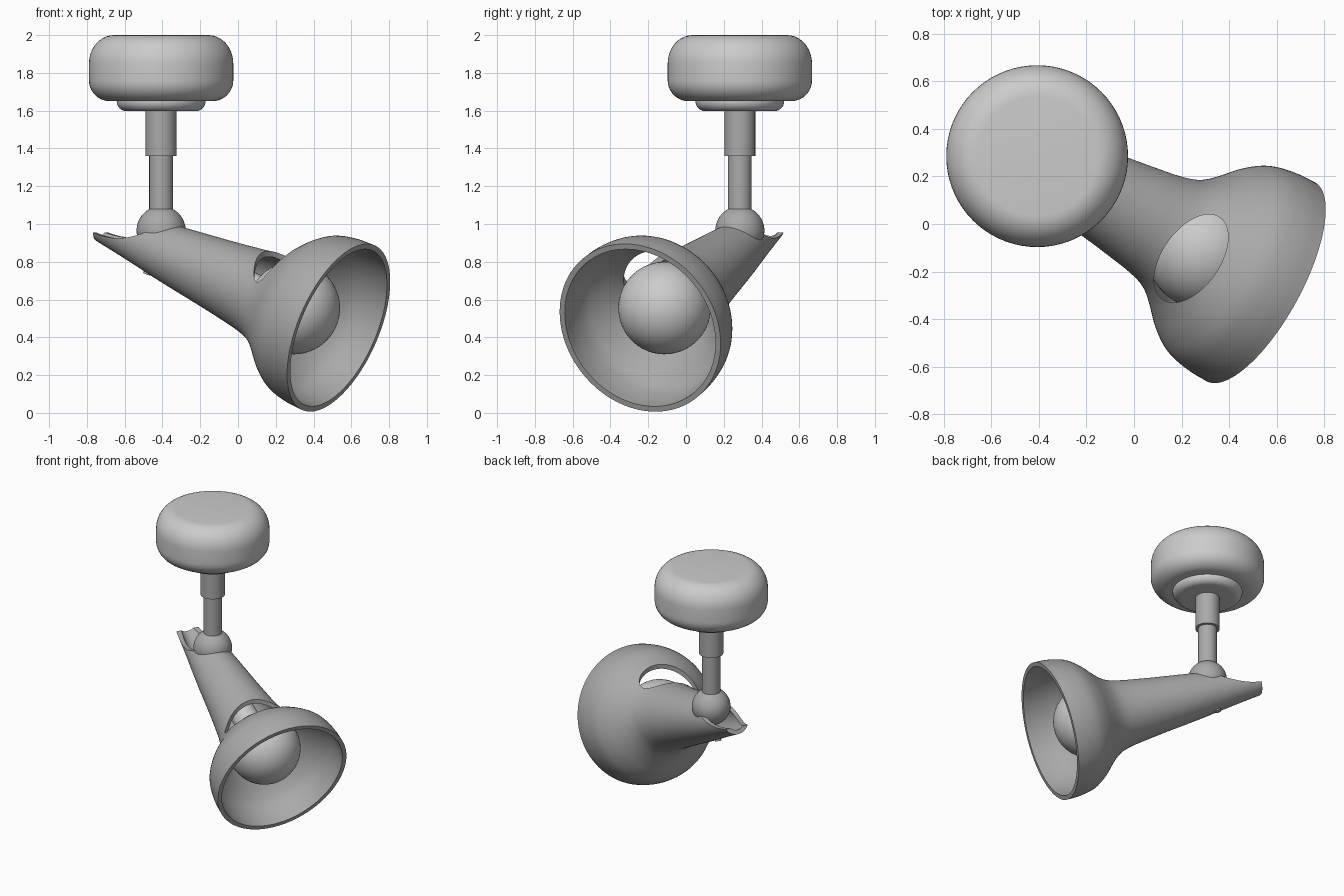
import bpy, bmesh, math
from mathutils import Vector, Matrix

if "Cube" in bpy.data.objects:
    bpy.data.objects.remove(bpy.data.objects["Cube"])


def material(name, value):
    m = bpy.data.materials.new(name)
    m.use_nodes = True
    color = (value, value, value, 1)
    m.diffuse_color = color
    m.node_tree.nodes["Principled BSDF"].inputs["Base Color"].default_value = color
    return m


LIGHT = material("light grey", 0.6)
DARK = material("mid grey", 0.4)


def activate(ob):
    bpy.ops.object.select_all(action="DESELECT")
    ob.select_set(True)
    bpy.context.view_layer.objects.active = ob


def smooth(ob):
    activate(ob)
    bpy.ops.object.shade_smooth_by_angle(angle=math.radians(35))


def finish(bm, name, mat, matrix):
    bmesh.ops.recalc_face_normals(bm, faces=bm.faces)
    me = bpy.data.meshes.new(name)
    bm.to_mesh(me)
    bm.free()
    me.transform(matrix)
    me.materials.append(mat)
    ob = bpy.data.objects.new(name, me)
    bpy.context.collection.objects.link(ob)
    smooth(ob)
    return ob


def lathe(name, profile, mat, matrix, steps=72):
    """Turn a list of (radius, height) points around local z."""
    bm = bmesh.new()
    vs = [bm.verts.new((r, 0, h)) for r, h in profile]
    es = [bm.edges.new(pair) for pair in zip(vs, vs[1:])]
    bmesh.ops.spin(bm, geom=vs + es, cent=(0, 0, 0), axis=(0, 0, 1),
                   angle=math.tau, steps=steps, use_merge=True)
    bmesh.ops.remove_doubles(bm, verts=bm.verts, dist=1e-5)
    return finish(bm, name, mat, matrix)


def ball(name, radius, mat, matrix):
    bm = bmesh.new()
    bmesh.ops.create_uvsphere(bm, u_segments=48, v_segments=32, radius=radius)
    return finish(bm, name, mat, matrix)


def rod(r, low, high):
    return [(0, low), (r, low), (r, high), (0, high)]


def arc(cr, ch, rr, rh, start, end, n=10):
    angles = [math.radians(start + (end - start) * i / n) for i in range(n + 1)]
    return [(cr + rr * math.cos(a), ch + rh * math.sin(a)) for a in angles]


def curve(points, n=4):
    """Smooth spline through the profile points."""
    p = [Vector(q) for q in points]
    p = [2 * p[0] - p[1]] + p + [2 * p[-1] - p[-2]]
    out = []
    for a, b, c, d in zip(p, p[1:], p[2:], p[3:]):
        for i in range(n):
            t = i / n
            out.append(0.5 * (2 * b + (c - a) * t + (2 * a - 5 * b + 4 * c - d) * t ** 2
                              + (3 * b - a - 3 * c + d) * t ** 3))
    return out + [p[-2]]


def cut(ob, cutter):
    cutter.hide_render = True
    mod = ob.modifiers.new("cut", "BOOLEAN")
    mod.operation, mod.solver, mod.object = "DIFFERENCE", "EXACT", cutter
    activate(ob)
    bpy.ops.object.modifier_apply(modifier=mod.name)
    bpy.data.objects.remove(cutter)


# Ceiling mount and stem, all on one vertical axis
mount = Matrix.Translation((-0.407, 0.285, 0))
lathe("ceiling_mount", [(0, 1.65)] + arc(0.27, 1.76, 0.112, 0.11, -90, 0)
      + arc(0.25, 1.85, 0.132, 0.15, 0, 90) + [(0, 2)], LIGHT, mount)
lathe("mount_collar", [(0, 1.597)] + arc(0.18, 1.65, 0.055, 0.053, -90, 0)
      + [(0, 1.66)], LIGHT, mount)
lathe("stem_sleeve", rod(0.082, 1.36, 1.61), DARK, mount, 48)
lathe("stem_rod", rod(0.063, 1.0, 1.38), DARK, mount, 48)
ball("swivel_ball", 0.13, DARK, mount @ Matrix.Translation((0, 0, 0.965)))

# Flared shade, tilted down and forward; local z runs out of the mouth
axis = Vector((0.819, -0.446, -0.36)).normalized()
side = Vector((0, 0, 1)).cross(axis).normalized()
up = axis.cross(side)
frame = Matrix((side, up, axis)).transposed().to_4x4()
frame.translation = (0.5, -0.225, 0.465)

outer = curve([(0.095, -1.48), (0.125, -1.25), (0.158, -1.02), (0.19, -0.76),
               (0.212, -0.6), (0.228, -0.5), (0.25, -0.42), (0.284, -0.36),
               (0.335, -0.3), (0.4, -0.23), (0.45, -0.15), (0.472, -0.05),
               (0.476, 0.04)])
inner = []
for i, p in enumerate(outer):
    a, b = outer[max(i - 1, 0)], outer[min(i + 1, len(outer) - 1)]
    t = (b - a).normalized()
    inner.append(p + 0.03 * Vector((-t.y, t.x)))
inner[0].y, inner[-1].y = outer[0].y, outer[-1].y
shade = lathe("shade", outer + inner[::-1] + outer[:1], DARK, frame, 96)

# Oval opening in the top of the shade
cut(shade, lathe("opening_cutter", rod(1, 0.6, 1.3), DARK,
                 Matrix.Translation((0.24, -0.145, 0))
                 @ Matrix.Rotation(math.radians(55), 4, "Z")
                 @ Matrix.Diagonal((0.21, 0.12, 1, 1))))

# Scooped tail behind the swivel ball
scoop = side.to_track_quat("Z", "Y").to_matrix().to_4x4()
scoop.translation = (-0.585, 0.36, 1.392)
cut(shade, lathe("scoop_cutter", rod(0.467, -0.5, 0.5), DARK, scoop, 96))
smooth(shade)

# Bulb with its neck, and the pin below the swivel
ball("bulb", 0.245, LIGHT, frame @ Matrix.Translation((0, 0, -0.25)))
lathe("bulb_neck", rod(0.09, -0.75, -0.45), LIGHT, frame, 32)
pin = frame @ Matrix.Translation((0, 0, -1.14)) @ Matrix.Rotation(math.pi / 2, 4, "X")
lathe("swivel_pin", rod(0.022, 0.05, 0.15), DARK, pin, 24)
